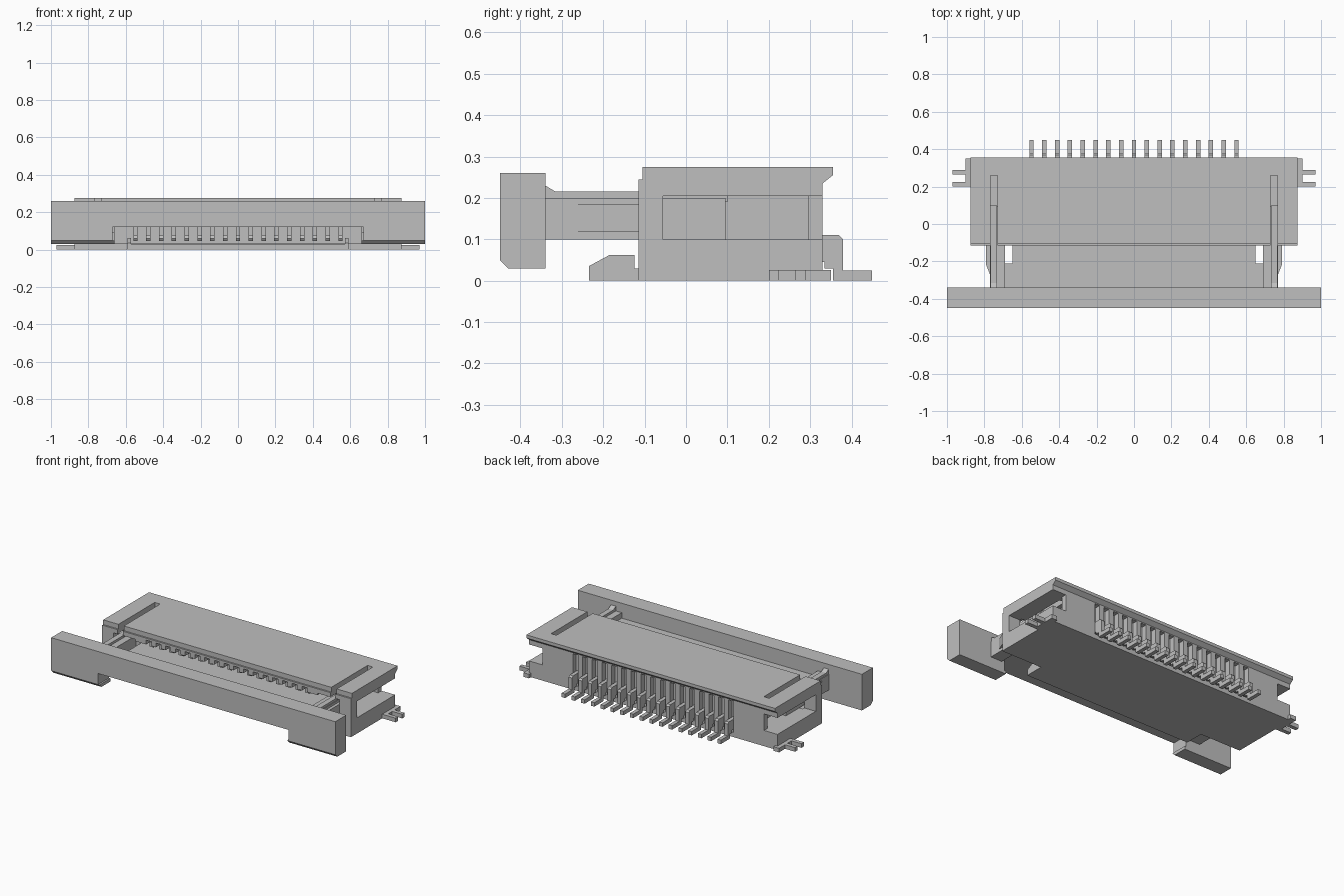
import bpy, bmesh
from mathutils import Vector

cube = bpy.data.objects.get("Cube")
if cube:
    bpy.data.objects.remove(cube, do_unlink=True)

grey = bpy.data.materials.new("plain grey")
grey.use_nodes = True
grey.diffuse_color = (0.52, 0.52, 0.52, 1)
grey.node_tree.nodes["Principled BSDF"].inputs["Base Color"].default_value = (0.52, 0.52, 0.52, 1)


def prism(bm, pts, a, b, axis="x"):
    """Extrude a flat outline from a to b: yz along x, xz along y, xy along z."""
    place = {"x": lambda p: (a, p[0], p[1]),
             "y": lambda p: (p[0], a, p[1]),
             "z": lambda p: (p[0], p[1], a)}[axis]
    face = bm.faces.new([bm.verts.new(place(p)) for p in pts])
    new = bmesh.ops.extrude_face_region(bm, geom=[face])["geom"]
    shift = Vector([(b - a) if axis == k else 0 for k in "xyz"])
    bmesh.ops.translate(bm, vec=shift, verts=[v for v in new if isinstance(v, bmesh.types.BMVert)])


def box(bm, x, y, z):
    prism(bm, [(y[0], z[0]), (y[1], z[0]), (y[1], z[1]), (y[0], z[1])], *x)


def pair(bm, x, y, z):
    box(bm, x, y, z)
    box(bm, (-x[1], -x[0]), y, z)


def pair_prism(bm, pts, a, b):
    prism(bm, pts, a, b)
    prism(bm, pts, -b, -a)


def finish(bm, name):
    bmesh.ops.recalc_face_normals(bm, faces=bm.faces)
    mesh = bpy.data.meshes.new(name)
    bm.to_mesh(mesh)
    bm.free()
    mesh.materials.append(grey)
    ob = bpy.data.objects.new(name, mesh)
    bpy.context.collection.objects.link(ob)
    return ob


def cut(target, bm):
    tool = finish(bm, "cutter")
    tool.hide_render = True
    mod = target.modifiers.new("cut", "BOOLEAN")
    mod.operation, mod.solver, mod.object = "DIFFERENCE", "EXACT", tool
    bpy.context.view_layer.objects.active = target
    bpy.ops.object.modifier_apply(modifier=mod.name)
    bpy.data.objects.remove(tool, do_unlink=True)


pin_x = [0.0685 * (i - 8) for i in range(17)]

# Housing shell with overhanging rear lip
bm = bmesh.new()
prism(bm, [(-.115, 0), (-.115, .245), (-.105, .245), (-.105, .275), (.355, .275),
           (.355, .255), (.33, .235), (.33, 0)], -.875, .875)
housing = finish(bm, "housing")

# Cable cavity
bm = bmesh.new()
box(bm, (-.66, .66), (-.2, .28), (.035, .205))
cut(housing, bm)

# Contact grooves in the roof front and the rear wall
bm = bmesh.new()
for x in pin_x:
    box(bm, (x - .018, x + .018), (-.2, .1), (.19, .232))
    box(bm, (x - .018, x + .018), (.295, .4), (.03, .228))
cut(housing, bm)

# Side windows, narrower where they leave through the rear
bm = bmesh.new()
outline = [(.70, -.055), (.9, -.055), (.9, .36), (.78, .36), (.78, .295), (.70, .295)]
prism(bm, outline, .1, .205, "z")
prism(bm, [(-x, y) for x, y in outline], .1, .205, "z")
cut(housing, bm)

# Front openings for the slider arms
bm = bmesh.new()
pair(bm, (.64, .795), (-.2, -.04), (.095, .217))
cut(housing, bm)

# Guide slots in the roof
bm = bmesh.new()
pair(bm, (.73, .768), (-.2, .26), (.19, .3))
cut(housing, bm)

# Front lip of the floor with side rails
bm = bmesh.new()
box(bm, (-.59, .59), (-.235, -.1), (0, .03))
pair_prism(bm, [(-.235, 0), (-.235, .035), (-.185, .062), (-.125, .062), (-.125, 0)], .573, .59)
finish(bm, "floor_lip")

# Slider bar, arched over the cable entry
bm = bmesh.new()
prism(bm, [(-1, .05), (-1, .26), (1, .26), (1, .05), (.67, .05), (.67, .12),
           (-.67, .12), (-.67, .05)], -.45, -.34, "y")
pair_prism(bm, [(-.45, .05), (-.43, .03), (-.34, .03), (-.34, .05)], .66, 1)
finish(bm, "slider_bar")

# Slider tongue
bm = bmesh.new()
box(bm, (-.65, .65), (-.345, .05), (.12, .165))
pair(bm, (.65, .69), (-.345, -.21), (.12, .165))
finish(bm, "slider_tongue")

# Slider arms with outward catches and top ribs
bm = bmesh.new()
pair(bm, (.69, .77), (-.345, .095), (.1, .2))
pair_prism(bm, [(-.345, .19), (-.345, .23), (-.34, .23), (-.315, .215), (.1, .215), (.1, .19)], .732, .766)
for s in (-1, 1):
    prism(bm, [(s * .765, -.27), (s * .77, -.27), (s * .79, -.22), (s * .79, -.08),
               (s * .765, -.08)], .118, .185, "z")
finish(bm, "slider_arms")

# Contacts: outer foot, rear post and forked inner beams
bm = bmesh.new()
for x in pin_x:
    prism(bm, [(.355, 0), (.45, 0), (.45, .025), (.38, .025), (.38, .1), (.37, .11),
               (.29, .11), (.29, .215), (-.09, .215), (-.09, .185), (-.06, .175),
               (.24, .185), (.24, .075), (-.09, .075), (-.1, .06), (-.09, .045),
               (.335, .045), (.335, .03), (.355, .03)], x - .012, x + .012)
finish(bm, "contacts")

# Forked solder tabs
bm = bmesh.new()
pair(bm, (.86, .9), (.2, .35), (0, .026))
for y in (.2, .265):
    pair(bm, (.9, .97), (y, y + .025), (0, .026))
finish(bm, "solder_tabs")
